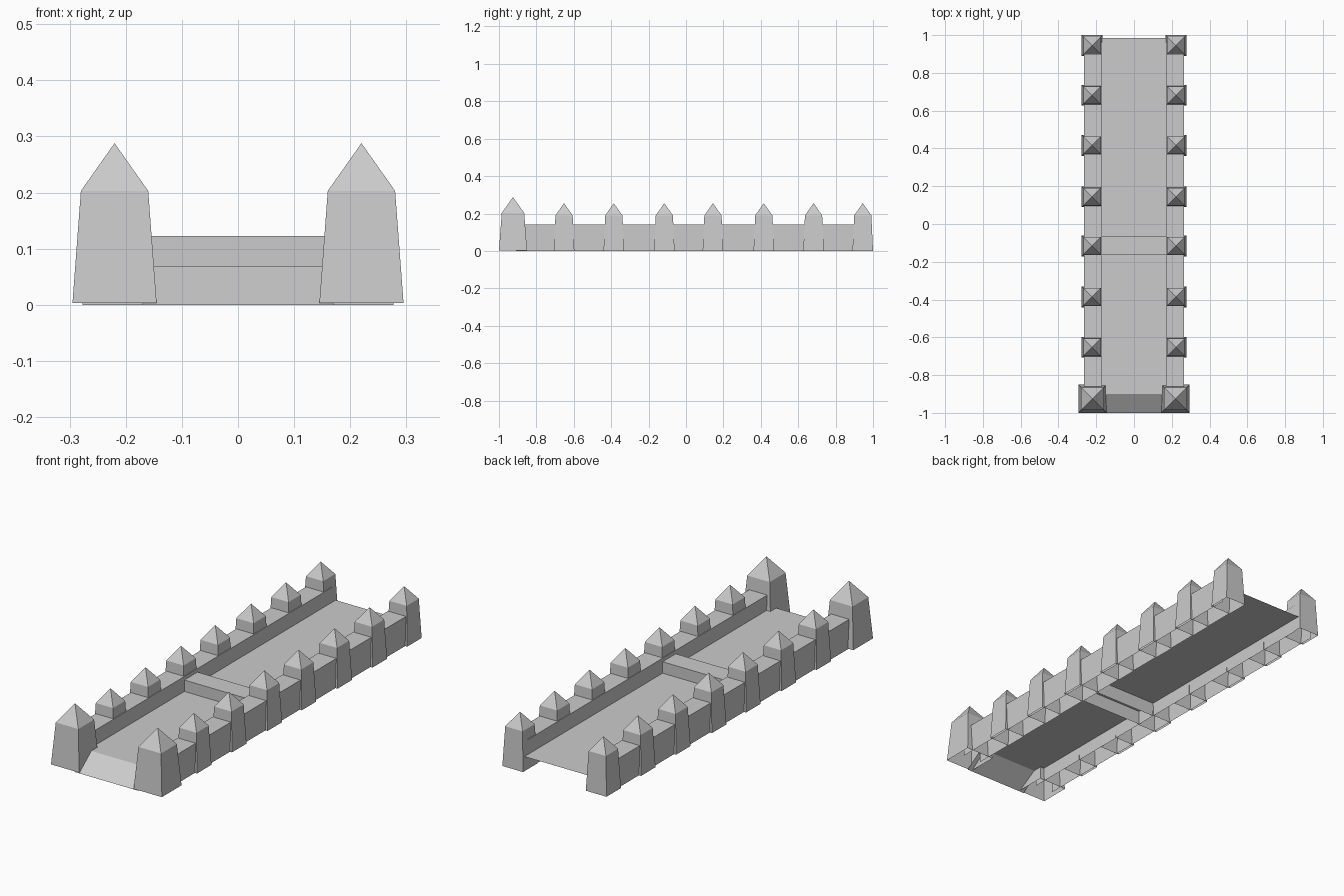
import bpy

if "Cube" in bpy.data.objects:
    bpy.data.objects.remove(bpy.data.objects["Cube"])

def mesh_object(name, verts, faces):
    me = bpy.data.meshes.new(name)
    me.from_pydata(verts, [], faces)
    me.update()
    ob = bpy.data.objects.new(name, me)
    bpy.context.collection.objects.link(ob)
    return ob

def post(name, x, y, base, top, z0, eave, apex):
    """Tapered square post with a pyramid cap, open underneath."""
    corners = [(-1, -1), (1, -1), (1, 1), (-1, 1)]
    verts = [(x + base * a, y + base * b, z0) for a, b in corners]
    verts += [(x + top * a, y + top * b, eave) for a, b in corners]
    verts.append((x, y, apex))
    faces = []
    for i in range(4):
        j = (i + 1) % 4
        faces += [(i, j, 4 + j, 4 + i), (4 + i, 4 + j, 8)]
    return mesh_object(name, verts, faces)

def strip(name, profile, start, end, axis):
    """Open sheet: a 2D profile swept along x or y."""
    n = len(profile)
    if axis == 'x':
        verts = [(s, p, z) for s in (start, end) for p, z in profile]
    else:
        verts = [(p, s, z) for s in (start, end) for p, z in profile]
    faces = [(i, i + 1, n + i + 1, n + i) for i in range(n - 1)]
    if axis == 'x':
        faces = [f[::-1] for f in faces]
    return mesh_object(name, verts, faces)

small_y = [-0.652, -0.386, -0.116, 0.144, 0.416, 0.682, 0.945]

for side, label in ((-1, "left"), (1, "right")):
    # Large gate posts at the front
    post("gate_post_" + label, side * 0.22, -0.925, 0.075, 0.06, 0.003, 0.203, 0.288)
    # Small posts along the parapet
    for y in small_y:
        post("parapet_post_" + label, side * 0.222, y, 0.055, 0.046, 0.0, 0.19, 0.255)
    # Parapet wall, open underneath
    x0, x1 = sorted((side * 0.17, side * 0.266))
    strip("parapet_wall_" + label, [(x0, 0), (x0, 0.14), (x1, 0.14), (x1, 0)],
          -0.91, 0.96, 'y')

# Bridge deck with the sloping front ramp
strip("deck", [(-1.0, 0.0), (-0.9, 0.068), (0.985, 0.068)], -0.17, 0.17, 'x')

# Raised crossbar on the deck, open underneath
strip("crossbar", [(-0.165, 0), (-0.165, 0.123), (-0.065, 0.123), (-0.065, 0)],
      -0.17, 0.17, 'x')
